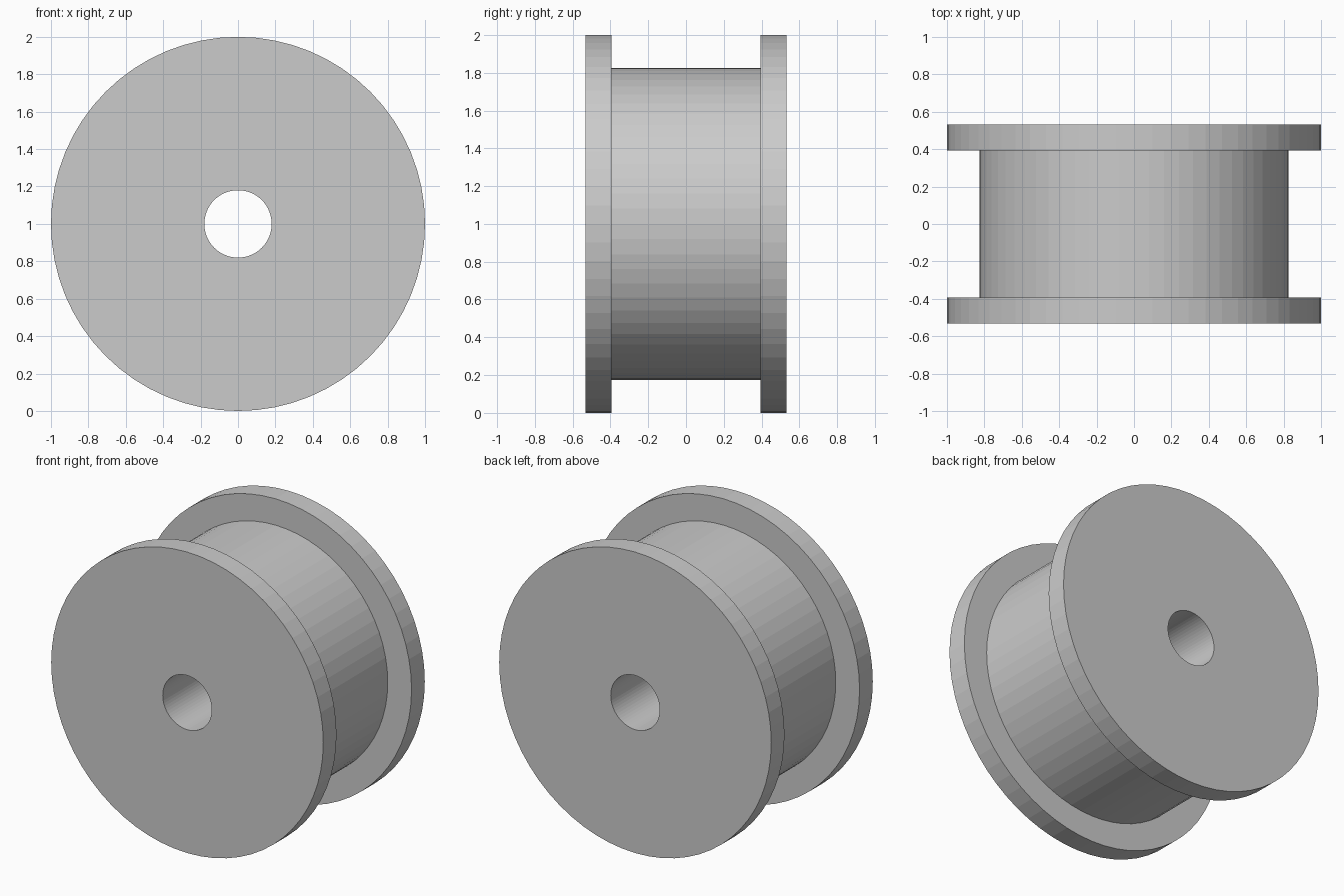
import bpy, bmesh
from math import tau
from mathutils import Matrix, Vector

if "Cube" in bpy.data.objects:
    bpy.data.objects.remove(bpy.data.objects["Cube"])

SEGMENTS = 64
CENTRE = Vector((0, 0, 1))
FLANGE_R, DRUM_R, BORE_R = 1.0, 0.825, 0.18
OUTER_Y, INNER_Y = 0.533, 0.394


def lathe(name, profile):
    """Revolve a closed (radius, y) profile around the spool's y axis."""
    bm = bmesh.new()
    verts = [bm.verts.new(CENTRE + Vector((0, y, r))) for r, y in profile]
    edges = [bm.edges.new((verts[i - 1], verts[i])) for i in range(len(verts))]
    bmesh.ops.spin(bm, geom=verts + edges, cent=CENTRE, axis=(0, 1, 0),
                   angle=tau, steps=SEGMENTS, use_duplicate=False)
    bmesh.ops.remove_doubles(bm, verts=bm.verts, dist=1e-4)
    bmesh.ops.recalc_face_normals(bm, faces=bm.faces)
    mesh = bpy.data.meshes.new(name)
    bm.to_mesh(mesh)
    bm.free()
    obj = bpy.data.objects.new(name, mesh)
    bpy.context.collection.objects.link(obj)
    return obj


# Half section from the bore out to the flange rim and down to the drum,
# mirrored front to back to make one continuous spool
half = [(BORE_R, -OUTER_Y), (FLANGE_R, -OUTER_Y),
        (FLANGE_R, -INNER_Y), (DRUM_R, -INNER_Y)]
lathe("spool", half + [(r, -y) for r, y in reversed(half)])
